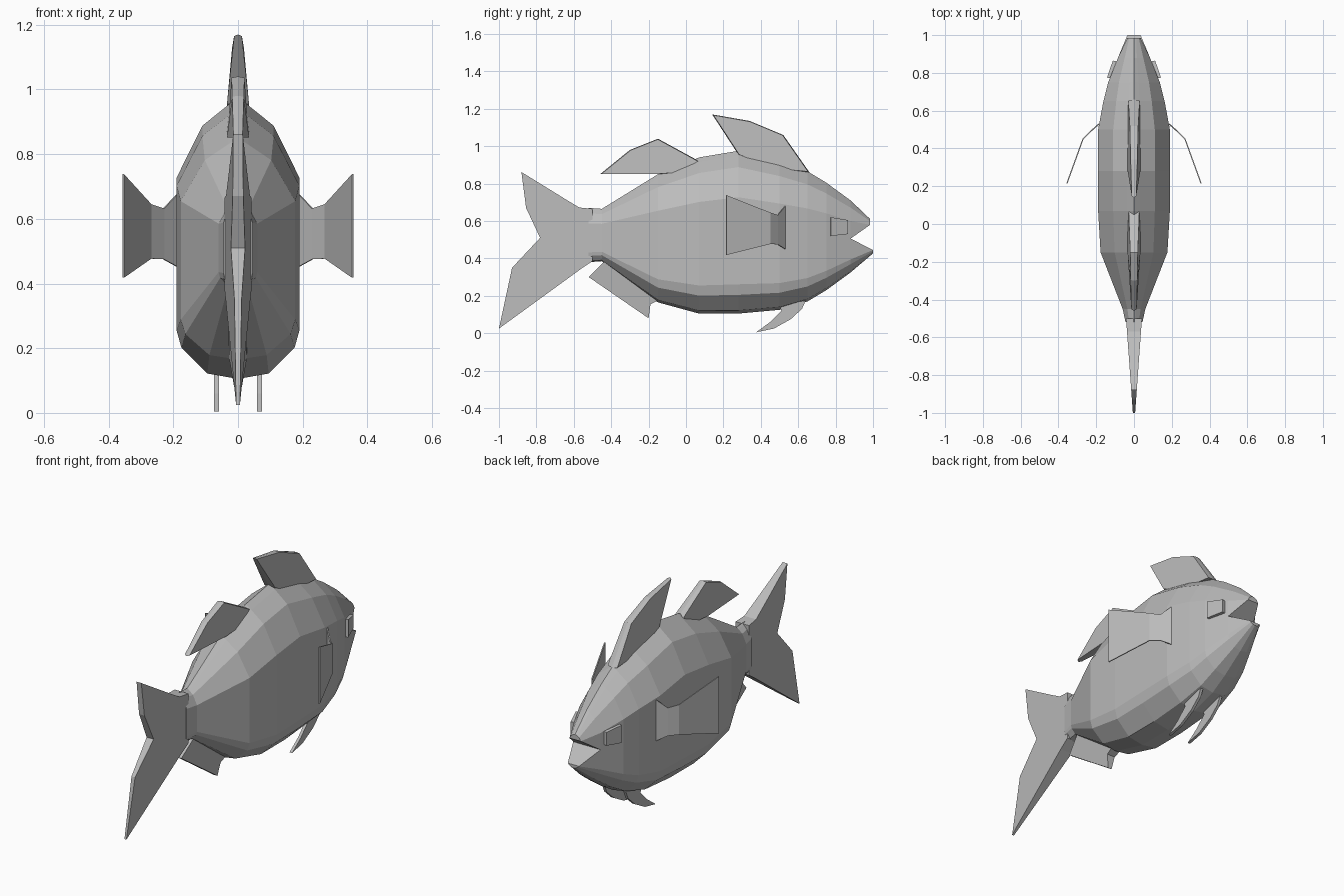
import bpy
import bmesh
from mathutils import Vector

cube = bpy.data.objects.get("Cube")
if cube:
    bpy.data.objects.remove(cube)

grey = bpy.data.materials.new("plain grey")
grey.use_nodes = True
grey.diffuse_color = (0.5, 0.5, 0.5, 1)
grey.node_tree.nodes["Principled BSDF"].inputs["Base Color"].default_value = (0.5, 0.5, 0.5, 1)


def finish(name, bm, mirror=False, thickness=0):
    bmesh.ops.recalc_face_normals(bm, faces=bm.faces)
    mesh = bpy.data.meshes.new(name)
    bm.to_mesh(mesh)
    bm.free()
    mesh.materials.append(grey)
    obj = bpy.data.objects.new(name, mesh)
    bpy.context.collection.objects.link(obj)
    if thickness:
        mod = obj.modifiers.new("Thickness", 'SOLIDIFY')
        mod.thickness = thickness
        mod.offset = 0
    if mirror:
        mod = obj.modifiers.new("Mirror", 'MIRROR')
        mod.use_clip = True
        mod.merge_threshold = 0.0005
    return obj


def strip(bm, a, b):
    """Quads between two equally long rows of vertices."""
    for i in range(len(a) - 1):
        bm.faces.new((a[i], a[i + 1], b[i + 1], b[i]))


def fin(name, outline, ridge=1.0, x=0.0, mirror=False):
    """Slab from (y, z, half width) points, with its sides shrunk around a centre ridge."""
    bm = bmesh.new()
    mid = sum((Vector(p[:2]) for p in outline), Vector((0, 0))) / len(outline)
    loops = []
    for side in (-1, 0, 1):
        loop = []
        for y, z, w in outline:
            p = mid + (Vector((y, z)) - mid) * (ridge if side else 1)
            loop.append(bm.verts.new((x + side * w, p.x, p.y)))
        loops.append(loop)
    for a, b in zip(loops, loops[1:]):
        strip(bm, a + a[:1], b + b[:1])
    bm.faces.new(loops[0])
    bm.faces.new(loops[2])
    return finish(name, bm, mirror)


# Body: half cross-section (width share, height share) swept along the spine
section = [(0, 1), (.18, .97), (.58, .9), (1, .715), (1, .47),
           (1, .18), (.92, .115), (.5, .02), (0, 0)]
# stations: y, bottom, top, half width
stations = [(-.52, .38, .67, .045), (-.45, .385, .665, .06), (-.15, .165, .85, .177),
            (.07, .105, .94, .19), (.28, .105, .975, .19), (.5, .125, .92, .19),
            (.65, .17, .865, .162), (.75, .23, .805, .137), (.88, .325, .71, .085)]
bm = bmesh.new()
rings = [[bm.verts.new((u * w, y, lo + v * (hi - lo))) for u, v in section]
         for y, lo, hi, w in stations]
for a, b in zip(rings, rings[1:]):
    strip(bm, a, b)
bm.faces.new(rings[0])

# Jaws: the last ring splits at the mouth corner into two lips
last = rings[-1]
corner = last[4]
corner_mid = bm.verts.new((0, .88, corner.co.z))
upper = [bm.verts.new(p) for p in ((0, .985, .61), (.012, .985, .606), (.025, .985, .598), (.035, .985, .58))]
lower = [bm.verts.new(p) for p in ((.035, 1, .445), (.028, 1, .438), (.015, 1, .43), (0, 1, .427))]
strip(bm, last[:4], upper)
strip(bm, last[5:], lower)
for lip, edge, neighbour in ((upper, upper[3], last[3]), (lower, lower[0], last[5])):
    centre = bm.verts.new((0, edge.co.y, edge.co.z))
    bm.faces.new((neighbour, corner, edge))
    bm.faces.new((edge, corner, corner_mid, centre))
    bm.faces.new(lip + [centre] if lip is upper else [centre] + lip)
finish("body", bm, mirror=True)

# Tail: forked wedge, thinning evenly to the rear
tail = [(-.5, .665), (-.57, .672), (-.65, .72), (-.88, .862), (-.855, .67),
        (-.78, .51), (-.93, .35), (-1, .025), (-.56, .345), (-.5, .385)]
fin("tail_fin", [(y, z, .006 + .072 * (y + 1)) for y, z in tail])

# Fins on the centre line
fin("front_dorsal_fin", [(.14, 1.17, .012), (.34, 1.135, .018), (.52, 1.06, .022),
                         (.66, .86, .03), (.45, .88, .034), (.28, .955, .034)], .97)
fin("rear_dorsal_fin", [(-.46, .85, .014), (-.3, .98, .018), (-.15, 1.04, .02),
                        (.07, .92, .028), (-.02, .86, .035), (-.15, .85, .034)], .97)
fin("anal_fin", [(-.52, .3, .012), (-.2, .08, .012), (-.19, .155, .025),
                 (-.14, .18, .03), (-.2, .24, .03), (-.43, .39, .03)])

# Pair of curved belly fins
belly = [(.375, .005), (.47, .025), (.56, .075), (.62, .13), (.64, .175),
         (.5, .15), (.51, .12), (.45, .06)]
fin("pelvic_fins", [(y, z, .008) for y, z in belly], x=.066, mirror=True)

# Side fins: thin bent sheets swept back from the flanks (x, y, bottom, top)
bm = bmesh.new()
rows = [(.185, .53, .45, .68), (.23, .49, .475, .632), (.27, .45, .477, .645), (.355, .215, .418, .738)]
strip(bm, [bm.verts.new((x, y, lo)) for x, y, lo, hi in rows],
      [bm.verts.new((x, y, hi)) for x, y, lo, hi in rows])
finish("pectoral_fins", bm, mirror=True, thickness=.006)

# Eyes: raised four-sided blocks following the cheeks
bm = bmesh.new()
eye = [(.143, .775, .52), (.112, .865, .53), (.112, .865, .605), (.143, .775, .62)]
outer = [bm.verts.new(p) for p in eye]
inner = [bm.verts.new((x - .05, y - .01, z)) for x, y, z in eye]
strip(bm, outer + outer[:1], inner + inner[:1])
bm.faces.new(outer)
bm.faces.new(inner)
finish("eyes", bm, mirror=True)
